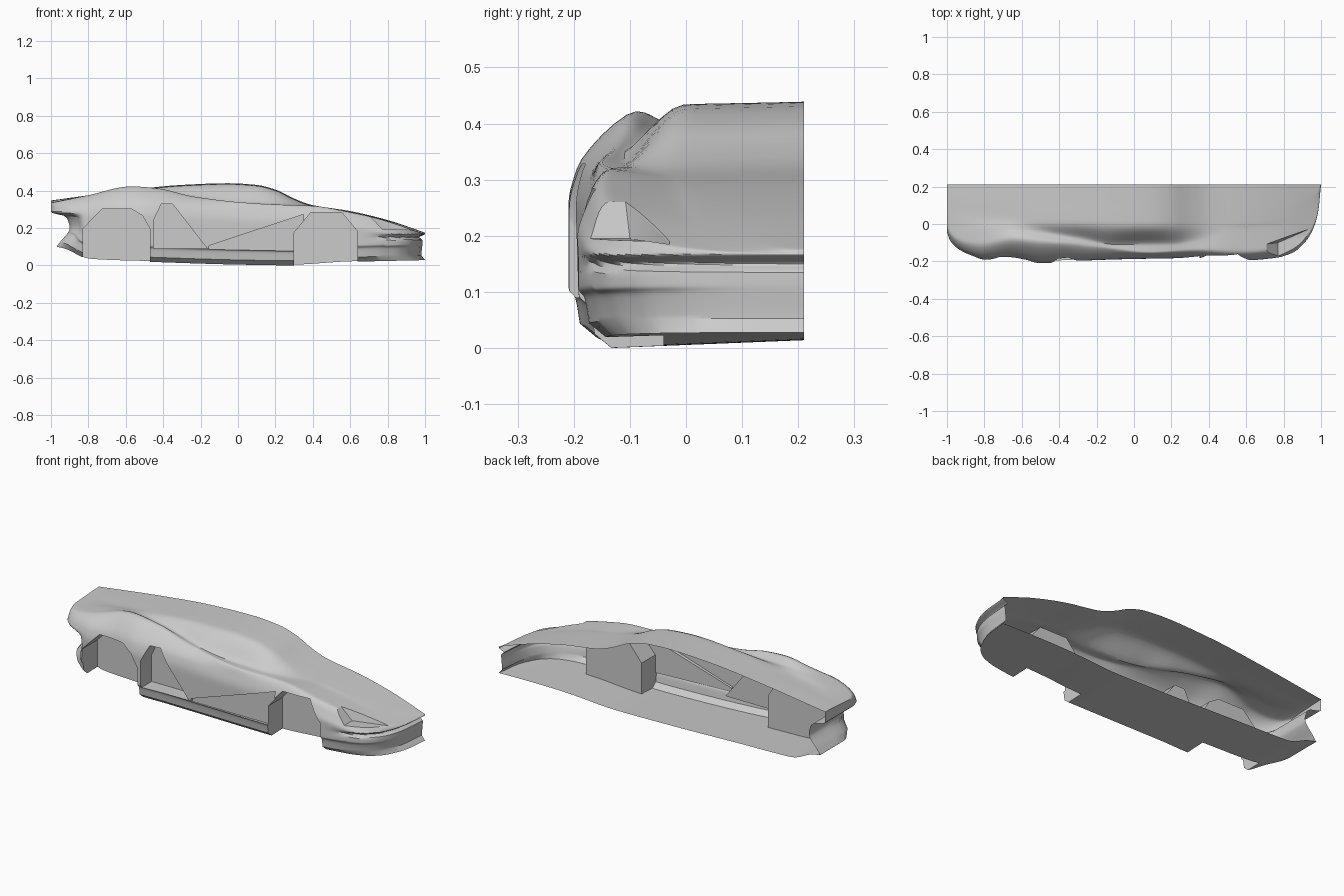
import bpy, bmesh, math

if "Cube" in bpy.data.objects:
    bpy.data.objects.remove(bpy.data.objects["Cube"])

MID = 0.21  # open centre plane of the half body


def curve(keys):
    """Monotone cubic curve through (t, value) keys."""
    n = len(keys)
    d = [(keys[i + 1][1] - keys[i][1]) / (keys[i + 1][0] - keys[i][0]) for i in range(n - 1)]
    m = [d[0]] + [2 * a * b / (a + b) if a * b > 0 else 0 for a, b in zip(d, d[1:])] + [d[-1]]

    def f(t):
        t = min(max(t, keys[0][0]), keys[-1][0])
        i = max(k for k in range(n - 1) if keys[k][0] <= t)
        h = keys[i + 1][0] - keys[i][0]
        u = (t - keys[i][0]) / h
        return (keys[i][1] * (1 + 2 * u) * (1 - u) ** 2 + h * m[i] * u * (1 - u) ** 2
                + keys[i + 1][1] * u * u * (3 - 2 * u) + h * m[i + 1] * u * u * (u - 1))
    return f


def smooth(a, b, t):
    u = min(max((t - a) / (b - a), 0), 1)
    return u * u * (3 - 2 * u)


# Lengthwise curves: floor height, plan outline, shoulder, fender, valley, roof
floor_z = curve([(-1, .10), (-.95, .088), (-.78, .032), (-.45, .018), (0, .004),
                 (.28, 0), (.6, .018), (1, .028)])
outline = curve([(-1, -.05), (-.985, -.09), (-.95, -.13), (-.88, -.168), (-.8, -.19),
                 (-.68, -.186), (-.5, -.21), (-.3, -.197), (0, -.187), (.3, -.183),
                 (.58, -.195), (.75, -.182), (.85, -.155), (.92, -.105), (.96, -.04),
                 (.985, .05), (1, MID)])
shoulder_z = curve([(-1, .305), (-.8, .315), (-.5, .32), (0, .295), (.4, .275), (.7, .222),
                    (.9, .172), (1, .158)])
fender_f = curve([(-1, .15), (-.55, .28), (-.2, .18), (.1, .09), (.4, .13), (1, .13)])
fender_z = curve([(-1, .332), (-.8, .375), (-.57, .422), (-.42, .41), (-.25, .37), (0, .338),
                  (.2, .325), (.4, .318), (.6, .284), (.75, .25), (.9, .198), (1, .166)])
valley_f = curve([(-1, .35), (-.6, .42), (-.3, .3), (-.1, .2), (.2, .19), (.35, .25), (.5, .4), (1, .4)])
valley_z = curve([(-1, .338), (-.6, .397), (-.4, .385), (-.2, .36), (0, .335), (.3, .322),
                  (.4, .313), (.6, .282), (.8, .234), (1, .168)])
roof_f = curve([(-1, .6), (-.3, .5), (0, .46), (.3, .46), (1, .6)])
roof_z = curve([(-1, .342), (-.6, .395), (-.3, .425), (-.05, .434), (.1, .425), (.2, .40),
                (.3, .352), (.39, .319), (.6, .285), (.8, .237), (1, .170)])
# Setback of the end faces by height: bumper groove at the nose, step at the tail
nose_in = curve([(.03, 0), (.05, .02), (.12, .014), (.135, .014), (.15, .03), (.168, 0), (.2, 0)])
tail_in = curve([(.1, .03), (.12, .045), (.2, .10), (.26, .08), (.285, 0), (.4, 0)])


def section(x):
    """Cross-section from floor centre round the side to roof centre."""
    zf, yo, zs = floor_z(x), outline(x), shoulder_z(x)
    w = MID - yo
    k = min(1, w * 4)
    at = lambda f: yo + w * f
    ctrl = [(yo + .02 * k, zf + .025), (yo + .012 * k, zf + .07),
            (yo, zf + .09 if abs(x) < .8 else zf + .085),
            (yo, (zf + .09) * .35 + zs * .65), (yo + .015 * k, zs),
            (at(fender_f(x)), fender_z(x)), (at(valley_f(x)), valley_z(x)),
            (at(roof_f(x)), roof_z(x)), (at(.78), roof_z(x) + .003), (MID, roof_z(x) + .005)]
    cy, cz = (curve([(i, p[j]) for i, p in enumerate(ctrl)]) for j in (0, 1))
    ye = yo + .05 * k
    pts = [(MID + (ye - MID) * i / 6, zf + .014 * (1 - x ** 4) * (1 - i / 6)) for i in range(7)]
    n = 6
    pts += [(cy(i / n), cz(i / n)) for i in range(n * (len(ctrl) - 1) + 1)]
    out = []
    for y, z in pts:
        d = nose_in(z) * smooth(.65, .85, x)
        xx = x - d + tail_in(z) * smooth(-.8, -.98, x)
        out.append((xx, y + .5 * d * k * (MID - y) / max(w, 1e-6), z))
    return out


# Body: loft the sections, close the tail and centre plane so it can be cut
N = 100
rows = [section(math.sin(math.pi / 2 * (2 * i / N - 1))) for i in range(N + 1)]
for t in (.33, .66, 1):
    rows.insert(0, [(x, y + (MID - y) * t, z) for x, y, z in section(-1)])
bm = bmesh.new()
grid = [[bm.verts.new(p) for p in r] for r in rows]
for a, b in zip(grid, grid[1:]):
    for j in range(len(a) - 1):
        bm.faces.new((a[j], a[j + 1], b[j + 1], b[j]))
bmesh.ops.remove_doubles(bm, verts=bm.verts, dist=5e-5)
bmesh.ops.holes_fill(bm, edges=[e for e in bm.edges if e.is_boundary], sides=0)
bmesh.ops.recalc_face_normals(bm, faces=bm.faces)
mesh = bpy.data.meshes.new("car_body_half")
bm.to_mesh(mesh)
bm.free()
body = bpy.data.objects.new("car_body_half", mesh)
bpy.context.collection.objects.link(body)
bpy.context.view_layer.objects.active = body
body.select_set(True)


def cut(name, first, second):
    """Subtract the solid spanned between two matching polygons."""
    b = bmesh.new()
    p, q = ([b.verts.new(v) for v in pts] for pts in (first, second))
    b.faces.new(p)
    b.faces.new(q[::-1])
    for i in range(len(p)):
        j = (i + 1) % len(p)
        b.faces.new((p[j], p[i], q[i], q[j]))
    bmesh.ops.recalc_face_normals(b, faces=b.faces)
    me = bpy.data.meshes.new(name)
    b.to_mesh(me)
    b.free()
    ob = bpy.data.objects.new(name, me)
    bpy.context.collection.objects.link(ob)
    ob.hide_render = True
    mod = body.modifiers.new(name, 'BOOLEAN')
    mod.operation, mod.solver, mod.object = 'DIFFERENCE', 'EXACT', ob
    bpy.ops.object.modifier_apply(modifier=name)
    bpy.data.objects.remove(ob)


def side_cut(name, pts, depth):
    cut(name, [(x, -.4, z) for x, z in pts], [(x, depth(x), z) for x, z in pts])


# Wheel wells, side intake and tapered door recess
side_cut("front_wheel_well", [(.30, -.1), (.30, .175), (.39, .283), (.555, .283), (.64, .18), (.64, -.1)],
         lambda x: -.04)
side_cut("rear_wheel_well", [(-.83, -.1), (-.83, .195), (-.725, .302), (-.51 - .06, .302),
                             (-.51, .265), (-.47, .195), (-.47, -.1)], lambda x: -.045)
side_cut("side_intake", [(-.452, .09), (-.452, .24), (-.41, .328), (-.35, .328), (-.165, .09)],
         lambda x: -.11)
side_cut("door_recess", [(-.155, .105), (.35, .272), (.35, .075), (-.155, .085)],
         lambda x: -.178 + (x + .155) * .04)

# Headlight pocket in the front fender
cut("headlight_pocket",
    [(.77, -.4, .195), (.77, -.10, .195), (.93, -.03, .185), (1.1, -.03, .185), (1.1, -.4, .185)],
    [(.69, -.4, .28), (.69, -.11, .28), (.93, -.01, .28), (1.1, -.01, .28), (1.1, -.4, .28)])

# Reopen the centre plane
bm = bmesh.new()
bm.from_mesh(body.data)
bmesh.ops.delete(bm, geom=[f for f in bm.faces if all(v.co.y > MID - 1e-4 for v in f.verts)],
                 context='FACES')
bm.to_mesh(body.data)
bm.free()
bpy.ops.object.shade_smooth_by_angle(angle=math.radians(32))
